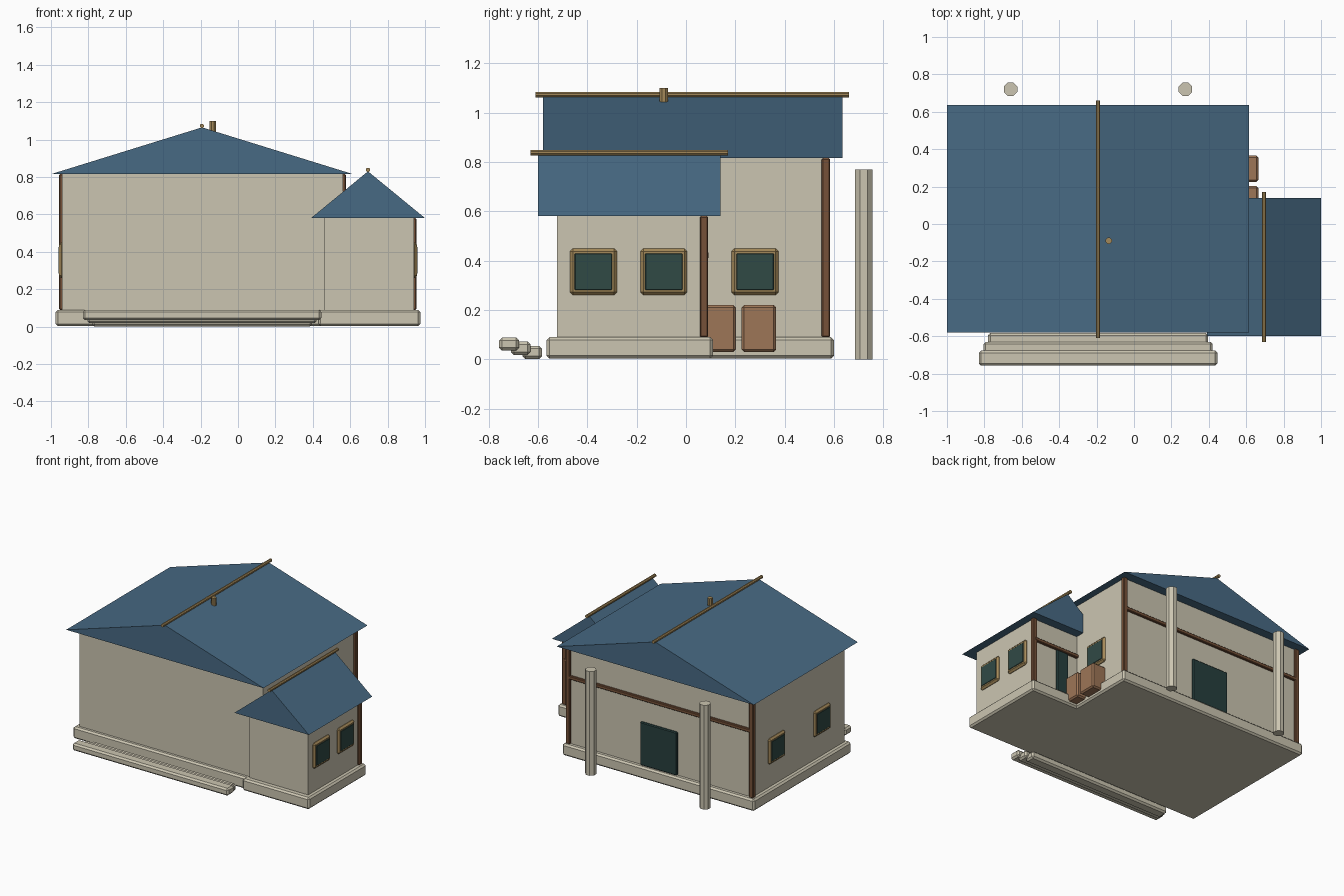
import bpy, bmesh, math
from mathutils import Matrix, Vector

if "Cube" in bpy.data.objects:
    bpy.data.objects.remove(bpy.data.objects["Cube"], do_unlink=True)


def material(name, rgb):
    m = bpy.data.materials.new(name)
    m.use_nodes = True
    m.diffuse_color = (*rgb, 1)
    m.node_tree.nodes["Principled BSDF"].inputs["Base Color"].default_value = (*rgb, 1)
    return m


PLASTER = material("plaster beige", (0.60, 0.56, 0.44))
ROOF = material("roof blue", (0.064, 0.144, 0.23))
TIMBER = material("dark timber", (0.18, 0.083, 0.04))
TRIM = material("golden wood", (0.37, 0.25, 0.10))
CRATE = material("crate brown", (0.34, 0.18, 0.095))
GLASS = material("dark green glass", (0.03, 0.068, 0.06))
DOOR = material("dark teal door", (0.02, 0.05, 0.048))


def finish(name, bm, mat):
    bmesh.ops.recalc_face_normals(bm, faces=bm.faces)
    mesh = bpy.data.meshes.new(name)
    bm.to_mesh(mesh)
    bm.free()
    mesh.materials.append(mat)
    ob = bpy.data.objects.new(name, mesh)
    bpy.context.collection.objects.link(ob)
    return ob


def box(name, x, y, z, mat, bevel=0.0):
    """Box from three (min, max) ranges, with chamfered edges."""
    bm = bmesh.new()
    bmesh.ops.create_cube(bm, size=1)
    for v in bm.verts:
        v.co = Vector(r[0] + (c + 0.5) * (r[1] - r[0]) for c, r in zip(v.co, (x, y, z)))
    if bevel:
        bmesh.ops.bevel(bm, geom=bm.edges[:], offset=bevel, segments=1, affect='EDGES')
    return finish(name, bm, mat)


def pole(name, start, end, radius, mat, sides=8):
    """Straight pole with flat sides between two points."""
    start, end = Vector(start), Vector(end)
    axis = end - start
    bm = bmesh.new()
    bmesh.ops.create_cone(bm, cap_ends=True, segments=sides, radius1=radius,
                          radius2=radius, depth=axis.length)
    turn = axis.to_track_quat('Z', 'Y').to_matrix().to_4x4()
    spin = Matrix.Rotation(math.pi / sides, 4, 'Z')
    bm.transform(Matrix.Translation((start + end) / 2) @ turn @ spin)
    return finish(name, bm, mat)


def gable_roof(name, x, y, z):
    """Solid triangular prism with its ridge along y."""
    bm = bmesh.new()
    profile = [(x[0], z[0]), (x[1], z[0]), (sum(x) / 2, z[1])]
    front = bm.faces.new([bm.verts.new((px, y[0], pz)) for px, pz in profile])
    new = bmesh.ops.extrude_face_region(bm, geom=[front])["geom"]
    bmesh.ops.translate(bm, verts=[v for v in new if isinstance(v, bmesh.types.BMVert)],
                        vec=(0, y[1] - y[0], 0))
    if not any(len(f.verts) == 3 and abs(f.calc_center_median().y - y[0]) < 1e-4
               for f in bm.faces):
        bm.faces.new([v for v in bm.verts if abs(v.co.y - y[0]) < 1e-4])
    return finish(name, bm, ROOF)


def around(c, half):
    return (c - half, c + half)


def window(name, wall_x, y, z=0.355):
    """Square framed window on a side wall."""
    side = math.copysign(1, wall_x)
    box(name + "_frame", around(wall_x, 0.016), around(y, 0.095), around(z, 0.095), TRIM, 0.012)
    box(name + "_pane", around(wall_x + side * 0.006, 0.013), around(y, 0.077),
        around(z, 0.075), GLASS, 0.004)


# Foundations and walls
box("main_foundation", (-0.975, 0.595), (-0.54, 0.60), (0.003, 0.09), PLASTER, 0.012)
box("wing_foundation", (0.43, 0.975), (-0.565, 0.11), (0.003, 0.09), PLASTER, 0.012)
box("main_walls", (-0.94, 0.562), (-0.51, 0.567), (0.085, 0.82), PLASTER)
box("wing_walls", (0.46, 0.94), (-0.522, 0.073), (0.085, 0.585), PLASTER)

# Roofs, ridge poles and vent
gable_roof("main_roof", (-1.0, 0.615), (-0.58, 0.635), (0.815, 1.065))
gable_roof("wing_roof", (0.39, 1.0), (-0.60, 0.14), (0.58, 0.83))
pole("main_ridge_pole", (-0.193, -0.61, 1.073), (-0.193, 0.66, 1.073), 0.012, TRIM)
pole("wing_ridge_pole", (0.695, -0.63, 0.838), (0.695, 0.17, 0.838), 0.012, TRIM)
pole("roof_vent", (-0.135, -0.09, 1.02), (-0.135, -0.09, 1.10), 0.018, TRIM)

# Corner posts and rear rails
for name, x, y, top in (("rear_left_post", 0.56, 0.567, 0.815),
                        ("rear_right_post", -0.94, 0.567, 0.815),
                        ("wing_post", 0.937, 0.073, 0.58)):
    box(name, around(x, 0.017), around(y, 0.017), (0.09, top), TIMBER, 0.005)
box("main_rail", (-0.94, 0.56), around(0.572, 0.012), around(0.583, 0.013), TIMBER, 0.004)
box("wing_rail", (0.56, 0.937), around(0.08, 0.012), around(0.422, 0.013), TIMBER, 0.004)

# Rear doors
box("main_door", around(-0.18, 0.15), around(0.567, 0.014), (0.09, 0.41), DOOR, 0.006)
box("wing_door", around(0.695, 0.05), around(0.073, 0.014), (0.09, 0.41), DOOR, 0.006)

# Side windows
window("wing_front_window", 0.94, -0.375)
window("wing_back_window", 0.94, -0.09)
window("main_left_window", 0.562, 0.28)
window("main_right_front_window", -0.94, -0.24)
window("main_right_back_window", -0.94, 0.29)

# Front steps, each narrower and lower toward the house
for i in range(3):
    box(f"front_step_{i + 1}", around(-0.192, 0.638 - 0.025 * i),
        around(-0.717 + 0.047 * i, 0.04), around(0.062 - 0.017 * i, 0.027), PLASTER, 0.012)

# Crates against the side wall
box("crate_near", (0.53, 0.665), (0.07, 0.202), (0.03, 0.22), CRATE, 0.01)
box("crate_far", (0.53, 0.665), (0.225, 0.365), (0.03, 0.22), CRATE, 0.01)

# Free-standing rear columns
for name, x in (("column_right", -0.66), ("column_left", 0.275)):
    pole(name, (x, 0.72, 0), (x, 0.72, 0.77), 0.039, PLASTER)
